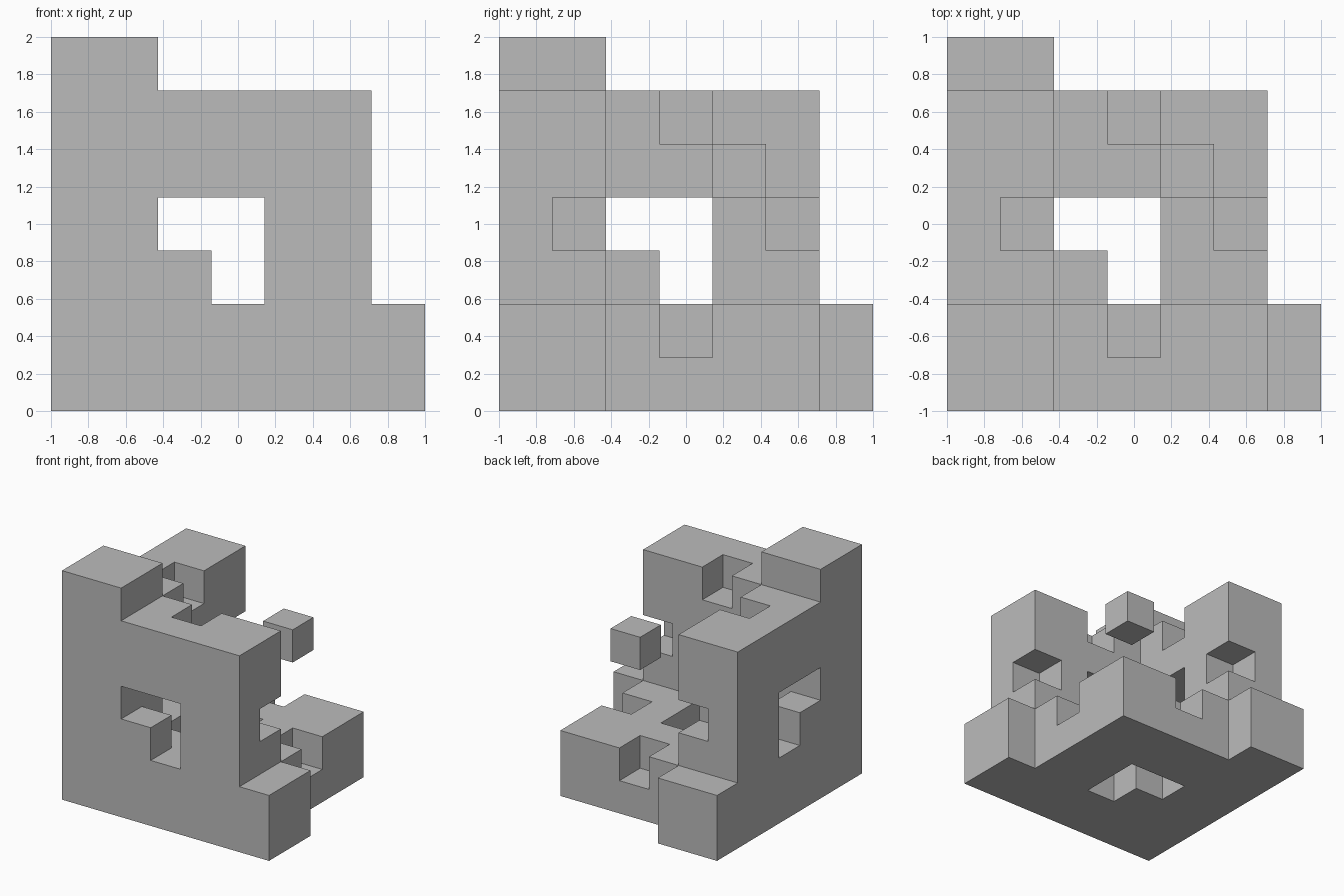
import bpy, bmesh
from itertools import permutations, product
from mathutils import Vector

if "Cube" in bpy.data.objects:
    bpy.data.objects.remove(bpy.data.objects["Cube"])

N = 7
U = 2 / N  # size of one grid cell

grey = bpy.data.materials.new("light_grey")
grey.diffuse_color = (0.5, 0.5, 0.5, 1)
grey.use_nodes = True
grey.node_tree.nodes["Principled BSDF"].inputs["Base Color"].default_value = grey.diffuse_color

# Shared stepped profile with an L-shaped hole, one string per row from the bottom
PROFILE = ["#######", "#######", "###.##.", "##..##.", "######.", "######.", "##....."]


def solid(a, b):
    return PROFILE[b][a] == "#"


# Single-cell notches cut into the inner layer of the three walls
NOTCHES = set(permutations((1, 3, 5))) | set(permutations((1, 2, 2)))


def build(name, cells):
    """Make one clean shell around a set of grid cells."""
    bm = bmesh.new()
    verts = {}

    def vert(p):
        if p not in verts:
            verts[p] = bm.verts.new(Vector(p) * U - Vector((1, 1, 0)))
        return verts[p]

    for c in cells:
        for axis, side in product(range(3), (0, 1)):
            near = list(c)
            near[axis] += 2 * side - 1
            if tuple(near) in cells:
                continue
            u, v = (axis + 1) % 3, (axis + 2) % 3
            loop = []
            for du, dv in ((0, 0), (1, 0), (1, 1), (0, 1)):
                p = list(c)
                p[axis] += side
                p[u] += du
                p[v] += dv
                loop.append(vert(tuple(p)))
            bm.faces.new(loop if side else loop[::-1])
    # Join the flat cells into large faces
    bmesh.ops.dissolve_limit(bm, angle_limit=0.01, verts=bm.verts[:], edges=bm.edges[:])
    mesh = bpy.data.meshes.new(name)
    bm.to_mesh(mesh)
    bm.free()
    mesh.materials.append(grey)
    obj = bpy.data.objects.new(name, mesh)
    bpy.context.collection.objects.link(obj)
    return obj


# Left wall, front wall and floor: the profile, two cells thick on each axis
walls = set()
for a, b, depth in product(range(N), range(N), (0, 1)):
    if solid(a, b):
        walls |= {(depth, a, b), (a, depth, b), (a, b, depth)}

# Keep only cells that fit the profile along every axis, then cut the notches
walls = {(x, y, z) for x, y, z in walls
         if solid(x, y) and solid(y, z) and solid(x, z)} - NOTCHES

build("corner_walls", walls)
build("floating_cube", {(4, 4, 4)})
